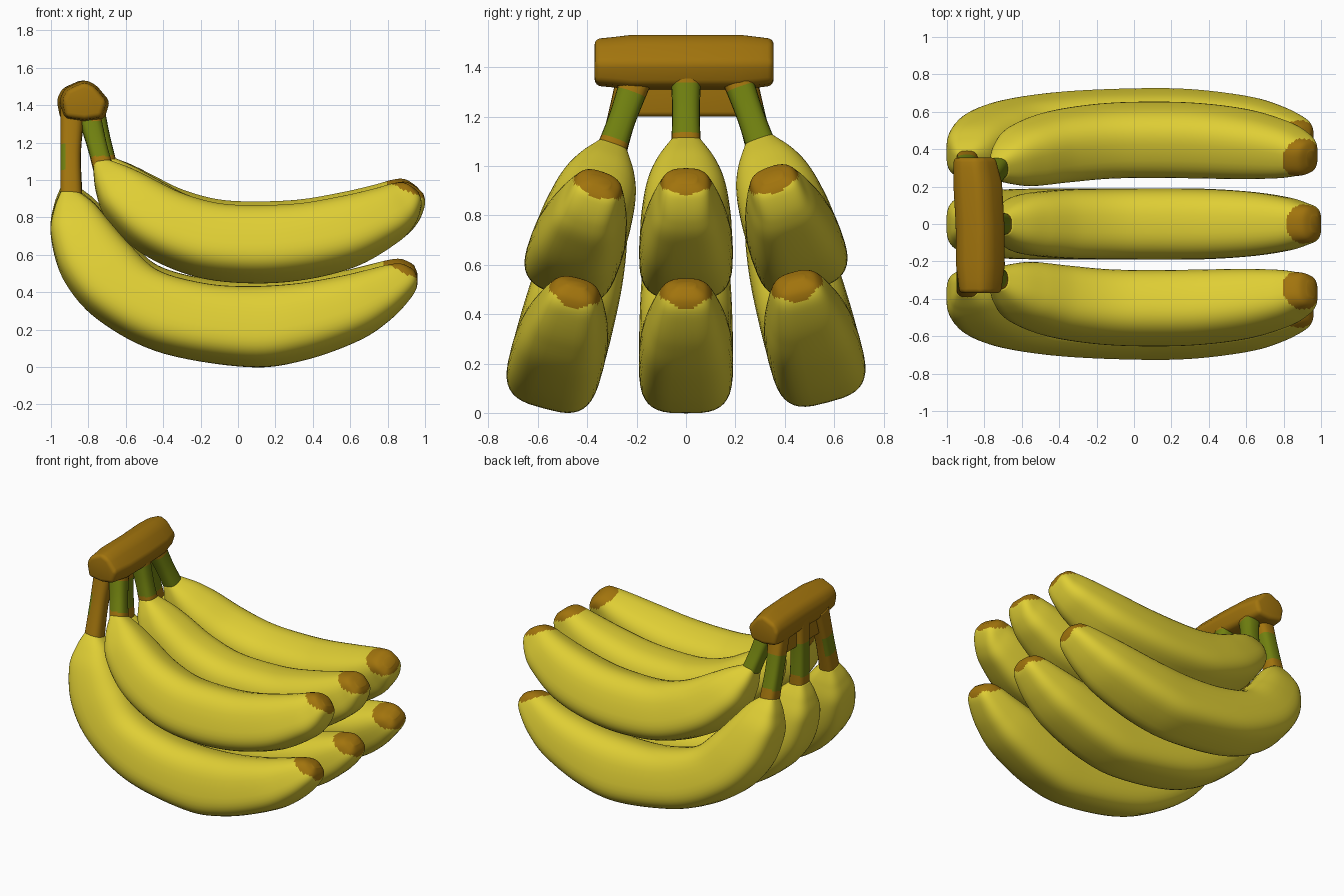
import bpy, bmesh, math
from mathutils import Vector, Matrix

if "Cube" in bpy.data.objects:
    bpy.data.objects.remove(bpy.data.objects["Cube"])


def material(name, col):
    m = bpy.data.materials.new(name)
    m.diffuse_color = (*col, 1)
    m.use_nodes = True
    m.node_tree.nodes["Principled BSDF"].inputs["Base Color"].default_value = m.diffuse_color
    return m


YELLOW = material("banana yellow", (0.74, 0.62, 0.035))
BROWN = material("stalk brown", (0.36, 0.175, 0.004))
GREEN = material("stem green", (0.165, 0.22, 0.005))
MATS = [YELLOW, BROWN, GREEN]


def spline(rows, t):
    """Catmull-Rom sample of a list of equal-length tuples, t in 0..1"""
    f = t * (len(rows) - 1)
    i = min(int(f), len(rows) - 2)
    f -= i
    p = [rows[max(0, min(len(rows) - 1, i + k))] for k in (-1, 0, 1, 2)]
    return [0.5 * (2 * b + (c - a) * f + (2 * a - 5 * b + 4 * c - d) * f ** 2
                   + (3 * b - a - 3 * c + d) * f ** 3) for a, b, c, d in zip(*p)]


def loft(name, rows, rule, mat=Matrix(), steps=90, ring=40):
    """rows: outer x, outer z, inner x, inner z, half width in y"""
    bm = bmesh.new()
    rings = []
    for s in range(steps + 1):
        ox, oz, ix, iz, w = spline(rows, s / steps)
        o, n = Vector((ox, 0, oz)), Vector((ix, 0, iz))
        mid, axis = (o + n) / 2, (n - o) / 2
        vs = []
        for k in range(ring):
            a = 2 * math.pi * k / ring
            power = 3.3 if math.cos(a) < 0 else 2.6  # squarer belly
            c, d = [math.copysign(abs(v) ** (2 / power), v) for v in (math.cos(a), math.sin(a))]
            vs.append(bm.verts.new(mid + axis * c + Vector((0, w * d, 0))))
        rings.append(vs)
    for a, b in zip(rings, rings[1:]):
        for k in range(ring):
            j = (k + 1) % ring
            bm.faces.new((a[k], a[j], b[j], b[k]))
    bm.faces.new(rings[0])
    bm.faces.new(rings[-1])
    bmesh.ops.recalc_face_normals(bm, faces=bm.faces)
    bm.normal_update()
    for f in bm.faces:
        f.material_index = rule(f.calc_center_median(), f.normal)
        f.smooth = True
    bm.transform(mat)
    return finish(name, bm)


def finish(name, bm):
    me = bpy.data.meshes.new(name)
    bm.to_mesh(me)
    bm.free()
    for m in MATS:
        me.materials.append(m)
    ob = bpy.data.objects.new(name, me)
    bpy.context.collection.objects.link(ob)
    return ob


# Fruit and stem profiles in the xz plane
UPPER = [(-.755, 1.10, -.65, 1.115, .06), (-.74, .96, -.55, 1.07, .118), (-.68, .81, -.44, 1.01, .16),
         (-.50, .63, -.28, .925, .182), (-.22, .50, -.10, .87, .188), (.08, .46, .08, .855, .19),
         (.38, .48, .34, .865, .188), (.66, .555, .58, .91, .173), (.87, .68, .75, .955, .143),
         (.96, .77, .84, .985, .114), (1.0, .87, .90, .99, .09), (.99, .93, .945, .97, .045)]
LOWER = [(-.95, .94, -.83, .93, .06), (-.985, .84, -.76, .87, .105), (-1.0, .70, -.68, .77, .15),
         (-.93, .47, -.57, .64, .178), (-.75, .26, -.42, .50, .188), (-.42, .08, -.17, .43, .19),
         (.05, .0, .06, .415, .19), (.35, .035, .31, .43, .19), (.65, .145, .54, .47, .175),
         (.82, .26, .68, .505, .148), (.93, .38, .79, .535, .115), (.96, .45, .86, .545, .085),
         (.945, .505, .91, .53, .04)]
UPPER_STEM = [(-.755, 1.08, -.65, 1.10, .06), (-.79, 1.22, -.685, 1.24, .056), (-.845, 1.40, -.72, 1.42, .065)]
LOWER_STEM = [(-.95, .92, -.832, .91, .061), (-.95, 1.15, -.84, 1.15, .056), (-.95, 1.40, -.82, 1.40, .065)]


def tip_rule(tip):
    return lambda c, n: 1 if (c - tip).length < .11 else 0


def stem_rule(low, high, back_only=False):
    return lambda c, n: 2 if low < c.z < high and (not back_only or n.x < -.3) else 1


def tilt(side, pivot_y, pivot_z, deg, dx, dz):
    if side == 0:
        return Matrix()
    return (Matrix.Translation((dx, side * pivot_y, pivot_z + dz))
            @ Matrix.Rotation(math.radians(side * deg), 4, 'X')
            @ Matrix.Translation((0, 0, -pivot_z)))


# Two rows of three bananas fanned out under the crown
for side, label in ((-1, "front"), (0, "middle"), (1, "back")):
    up = tilt(side, .165, 1.5, 19.5, -.02, -.025 if side > 0 else -.045)
    lo = tilt(side, .20, 1.45, 15, 0, -.005 if side > 0 else -.03)
    loft("upper_banana_" + label, UPPER, tip_rule(Vector((.92, 0, .955))), up)
    loft("lower_banana_" + label, LOWER, tip_rule(Vector((.88, 0, .50))), lo)
    loft("upper_stem_" + label, UPPER_STEM, stem_rule(1.0 if side > 0 else 1.135, 1.335), up, 40, 20)
    loft("lower_stem_" + label, LOWER_STEM,
         stem_rule(1.06, 1.20, True) if side < 0 else stem_rule(1.0, 1.23), lo, 40, 20)


def bar(name, profile, stations, bevel):
    """Profile in xz swept along y; stations: y, scale, x shift"""
    cx = sum(p[0] for p in profile) / len(profile)
    cz = sum(p[1] for p in profile) / len(profile)
    bm = bmesh.new()
    rings = [[bm.verts.new((cx + (x - cx) * s + dx, y, cz + (z - cz) * s)) for x, z in profile]
             for y, s, dx in stations]
    n = len(profile)
    for a, b in zip(rings, rings[1:]):
        for k in range(n):
            bm.faces.new((a[k], a[(k + 1) % n], b[(k + 1) % n], b[k]))
    bm.faces.new(rings[0])
    bm.faces.new(rings[-1])
    bmesh.ops.recalc_face_normals(bm, faces=bm.faces)
    for f in bm.faces:
        f.material_index = 1
        f.smooth = True
    ob = finish(name, bm)
    bev = ob.modifiers.new("soft edges", 'BEVEL')
    bev.width, bev.segments, bev.limit_method = bevel, 4, 'ANGLE'
    bev.angle_limit = math.radians(20)


# Woody crown and the ledge beneath it, between the stems
bar("crown", [(-.965, 1.43), (-.935, 1.49), (-.83, 1.537), (-.77, 1.51), (-.695, 1.42), (-.725, 1.325),
              (-.83, 1.31), (-.945, 1.325)],
    [(-.37, .86, .01), (-.30, .92, .01), (-.22, 1, .01), (0, 1, .008),
     (.22, 1, -.005), (.30, .92, -.015), (.355, .86, -.02)], .025)
bar("crown_ledge", [(-.91, 1.42), (-.82, 1.42), (-.835, 1.2), (-.91, 1.2)],
    [(-.22, 1, 0), (0, 1, 0), (.22, 1, 0)], .02)
